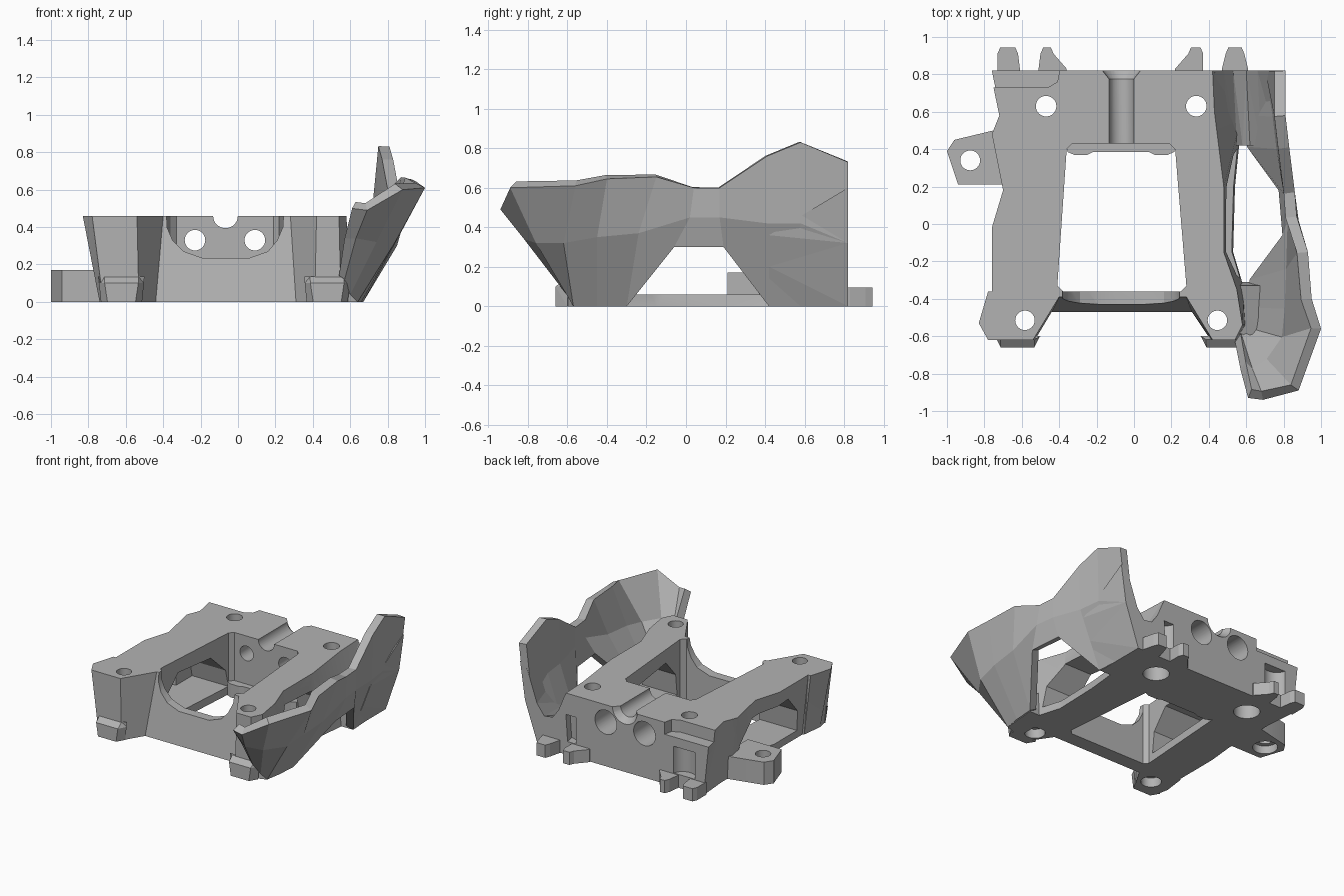
import bpy, bmesh, math
from mathutils import Vector, Matrix

if "Cube" in bpy.data.objects:
    bpy.data.objects.remove(bpy.data.objects["Cube"])

grey = bpy.data.materials.new("plain_grey")
grey.diffuse_color = (0.45, 0.45, 0.45, 1)
grey.use_nodes = True
grey.node_tree.nodes["Principled BSDF"].inputs["Base Color"].default_value = grey.diffuse_color


def finish(name, bm):
    bmesh.ops.recalc_face_normals(bm, faces=bm.faces)
    me = bpy.data.meshes.new(name)
    bm.to_mesh(me)
    bm.free()
    me.materials.append(grey)
    ob = bpy.data.objects.new(name, me)
    bpy.context.collection.objects.link(ob)
    return ob


def loft(name, a, b):
    """Solid between two matching outlines of 3D points."""
    bm = bmesh.new()
    va = [bm.verts.new(p) for p in a]
    vb = [bm.verts.new(p) for p in b]
    n = len(va)
    bm.faces.new(va)
    bm.faces.new(vb)
    for i in range(n):
        bm.faces.new((va[i], va[(i + 1) % n], vb[(i + 1) % n], vb[i]))
    bmesh.ops.recalc_face_normals(bm, faces=bm.faces)
    bmesh.ops.triangulate(bm, faces=bm.faces)
    return finish(name, bm)


def prism(name, pts, axis, lo, hi):
    put = {"x": lambda p, h: (h, p[0], p[1]),
           "y": lambda p, h: (p[0], h, p[1]),
           "z": lambda p, h: (p[0], p[1], h)}[axis]
    return loft(name, [put(p, lo) for p in pts], [put(p, hi) for p in pts])


def rod(name, u, v, r, axis, lo, hi, n=32, r2=None):
    r2 = r if r2 is None else r2
    ring = lambda q: [(u + q * math.cos(2 * math.pi * i / n),
                       v + q * math.sin(2 * math.pi * i / n)) for i in range(n)]
    if axis == "y":
        return loft(name, [(x, lo, z) for x, z in ring(r)], [(x, hi, z) for x, z in ring(r2)])
    return loft(name, [(x, y, lo) for x, y in ring(r)], [(x, y, hi) for x, y in ring(r2)])


def cut(ob, cutters):
    for c in cutters:
        m = ob.modifiers.new("cut", "BOOLEAN")
        m.operation, m.solver, m.object = "DIFFERENCE", "EXACT", c
        bpy.context.view_layer.objects.active = ob
        bpy.ops.object.modifier_apply(modifier=m.name)
        bpy.data.objects.remove(c)


def smooth(ob):
    bpy.ops.object.select_all(action="DESELECT")
    ob.select_set(True)
    bpy.context.view_layer.objects.active = ob
    bpy.ops.object.shade_smooth_by_angle(angle=math.radians(25))


# Main bracket: top x, y then bottom x, y
outline = [(-.77, .82, -.72, .82), (-.72, .58, -.70, .58), (-.76, .48, -.70, .48),
           (-.70, .18, -.69, .18), (-.76, -.02, -.71, -.02), (-.76, -.36, -.71, -.36),
           (-.78, -.36, -.72, -.37), (-.83, -.53, -.74, -.53), (-.78, -.62, -.72, -.62),
           (-.54, -.62, -.53, -.62), (-.40, -.39, -.44, -.47), (.28, -.39, .31, -.47),
           (.42, -.62, .41, -.62), (.54, -.62, .55, -.62), (.58, -.54, .60, -.54),
           (.55, -.35, .59, -.35), (.48, -.15, .53, -.15), (.48, .20, .54, .20),
           (.43, .60, .58, .60), (.42, .82, .58, .82)]
H = 0.46
frame = loft("main_bracket", [(p[2], p[3], 0) for p in outline],
             [(p[0], p[1], H) for p in outline])

# Central opening, front notch and side windows
cut(frame, [
    prism("opening", [(-.38, -.36), (-.41, -.33), (-.36, .40), (-.33, .43), (.19, .43),
                      (.22, .40), (.28, -.33), (.25, -.36)], "z", -.1, .6),
    prism("front_notch", [(-.385, .6), (-.38, .40), (-.35, .33), (-.29, .27), (-.19, .235),
                          (.06, .235), (.16, .27), (.21, .33), (.24, .40), (.25, .6)],
          "y", -.44, -.3),
    prism("side_window", [(-.29, .06), (.40, .06), (.37, .19), (.21, .34), (-.14, .36),
                          (-.27, .22)], "x", -1, .75),
    prism("corner_step", [(-.9, .73), (-.46, .73), (-.41, .76), (-.38, .9), (-.9, .9)],
          "z", .37, .6)])

# Cable groove, bolt holes, counterbores and rear pockets
cutters = [rod("groove", -.067, H, .066, "y", .3, .9),
           rod("groove_flare", -.067, H, .066, "y", .775, .83, r2=.11)]
for x in (-.23, .09):
    cutters += [rod("rear_hole", x, .33, .055, "y", .3, .9),
                rod("rear_bore", x, .33, .09, "y", .62, .9)]
for x in (-.47, .333):
    cutters += [rod("post_hole", x, .63, .055, "z", -.1, .6),
                rod("post_bore", x, .63, .09, "z", -.1, .12)]
for x in (-.583, .446):
    cutters += [rod("front_hole", x, -.515, .052, "z", -.1, .6),
                rod("front_bore", x, -.515, .07, "z", -.1, .07)]
for x in (-.56, .425):
    cutters.append(rod("rear_pocket", x, .84, .09, "z", .1, .30))
cut(frame, cutters)
smooth(frame)

# Rear inner ledge
prism("rear_ledge", [(-.37, .44), (-.355, .385), (-.32, .37), (-.25, .37), (-.22, .385),
                     (.08, .385), (.11, .37), (.18, .37), (.215, .385), (.23, .44)],
      "z", 0, .1)

# Left mounting ear
ear = prism("mounting_ear", [(-.66, .21), (-.94, .21), (-1, .39), (-.96, .45), (-.71, .51),
                             (-.66, .51)], "z", 0, .17)
cut(ear, [rod("ear_hole", -.876, .34, .053, "z", -.1, .3),
          rod("ear_bore", -.876, .34, .085, "z", -.1, .06)])
smooth(ear)

# Chamfered front feet
for name, x in (("front_foot_left", -.623), ("front_foot_right", .477)):
    low = [(x - .11, -.6), (x - .075, -.66), (x + .075, -.66), (x + .11, -.6)]
    high = [(x - .12, -.6), (x - .09, -.66), (x + .09, -.66), (x + .12, -.6)]
    loft(name, [(a, b, 0) for a, b in low], [(a, b, .10) for a, b in high])
    loft(name + "_cap", [(a, b, .10) for a, b in high],
         [(x + (a - x) * 1.02, max(b, -.618), .135) for a, b in high])

# Rear hooks: base left, base right, tip left, tip right
for i, (a, b, c, d) in enumerate([(-.73, -.61, -.73, -.62), (-.51, -.36, -.50, -.43),
                                  (.22, .37, .29, .37), (.47, .61, .49, .59)]):
    prism("rear_hook_%d" % (i + 1), [(a, .80), (a, .83), (c, .91), (c + .015, .945),
                                     (d - .015, .945), (d, .91), (b, .83), (b, .80)],
          "z", 0, .095)

# Side guard: outer skin, bottom / middle / top point per station from back to nose
stations = [((.65, .82, 0), (.76, .82, .32), (.81, .82, .73)),
            ((.65, .58, 0), (.80, .58, .42), (.81, .58, .83)),
            ((.66, .42, 0), (.82, .41, .42), (.83, .41, .76)),
            ((.83, .19, .30), (.86, .17, .45), (.86, .17, .60)),
            ((.85, -.06, .30), (.88, .02, .45), (.87, .04, .60)),
            ((.67, -.30, 0), (.87, -.24, .37), (.93, -.15, .655)),
            ((.66, -.45, 0), (.86, -.45, .35), (.95, -.40, .645)),
            ((.64, -.57, 0), (.84, -.62, .32), (1.0, -.56, .61)),
            ((.60, -.59, .04), (.74, -.76, .32), (.88, -.89, .60)),
            ((.57, -.64, .12), (.63, -.82, .34), (.69, -.94, .49)),
            ((.54, -.63, .14), (.57, -.78, .34), (.61, -.93, .50))]
bm = bmesh.new()
grid = [[bm.verts.new(p) for p in s] for s in stations]
for s, t in zip(grid, grid[1:]):
    for j in range(2):
        bm.faces.new((s[j], s[j + 1], t[j + 1], t[j]))
if sum(f.normal.x for f in bm.faces) == 0:
    bm.normal_update()
me = bpy.data.meshes.new("side_guard")
bm.to_mesh(me)
bm.free()
me.materials.append(grey)
guard = bpy.data.objects.new("side_guard", me)
bpy.context.collection.objects.link(guard)
wall = guard.modifiers.new("wall", "SOLIDIFY")
wall.thickness, wall.offset = 0.06, -1

# Webs joining the guard to the bracket
rear = [(.40, 0), (.65, 0), (.76, .32), (.80, .60), (.74, .55), (.66, .32), (.60, .24),
        (.53, .25), (.48, .32), (.43, .44)]
mid = [(.50, 0), (.65, 0), (.74, .20), (.80, .36), (.77, .35), (.68, .17), (.62, .1),
       (.58, .1), (.55, .12), (.50, .2)]
loft("rear_web", [(x, .82, z) for x, z in rear], [(x, .42, z) for x, z in mid])
loft("front_web", [(.50, -.62, 0), (.64, -.57, 0), (.66, -.31, 0), (.50, -.31, 0)],
     [(.50, -.62, .14), (.68, -.58, .12), (.70, -.33, .12), (.50, -.33, .22)])
